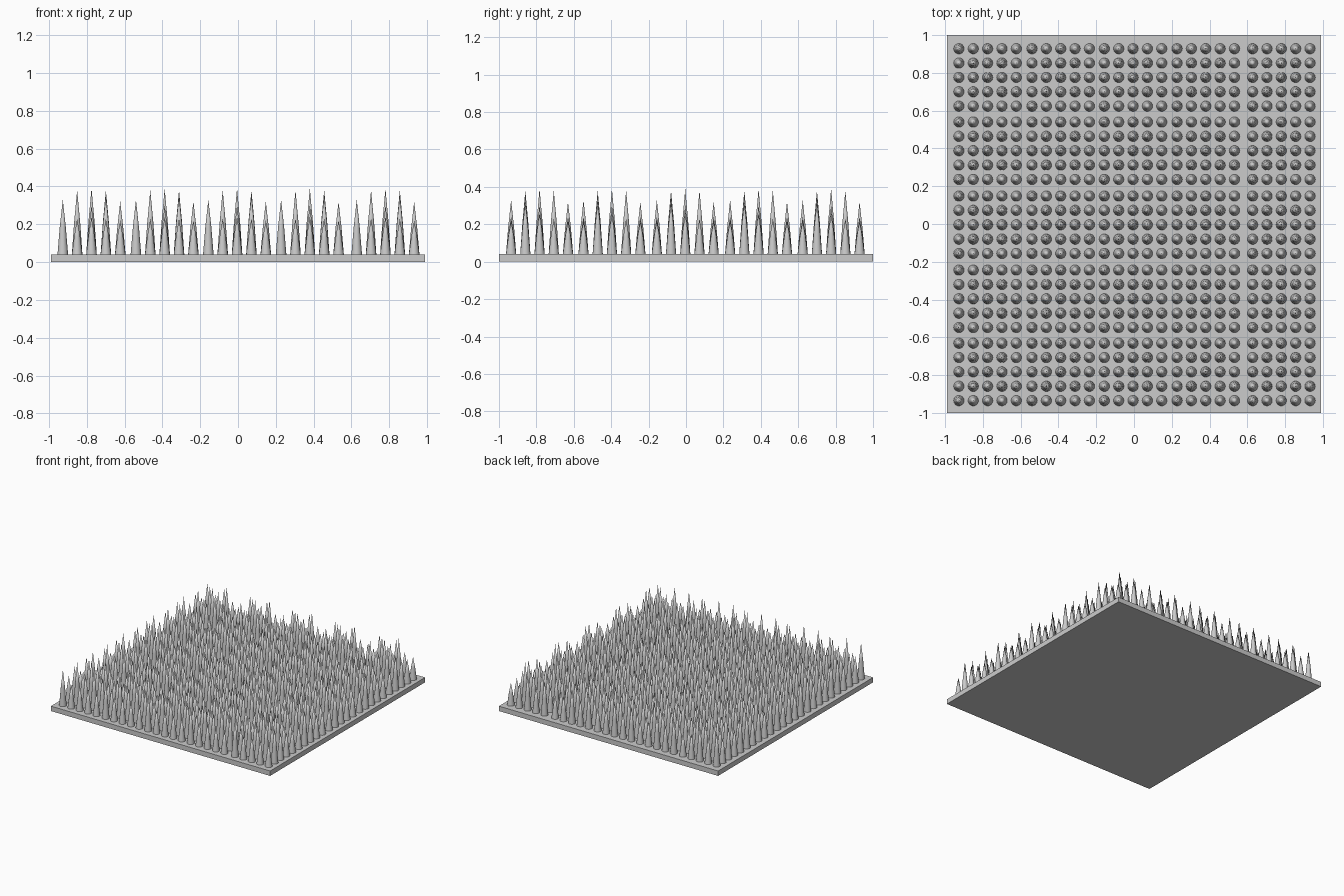
import bpy, bmesh, math

if "Cube" in bpy.data.objects:
    bpy.data.objects.remove(bpy.data.objects["Cube"])

PLATE_TOP = 0.04

# Base plate
bpy.ops.mesh.primitive_cube_add(size=1, location=(0, 0, PLATE_TOP / 2))
plate = bpy.context.object
plate.name = "base_plate"
plate.scale = (1.98, 2.0, PLATE_TOP)

# Tip heights within one 5 x 5 tile: rows front to back, columns left to right
TIPS = [
    (0.33, 0.23, 0.24, 0.23, 0.22),
    (0.25, 0.38, 0.30, 0.36, 0.32),
    (0.30, 0.28, 0.39, 0.30, 0.26),
    (0.24, 0.35, 0.32, 0.38, 0.23),
    (0.32, 0.25, 0.32, 0.24, 0.22),
]
TILE_X = (-0.775, -0.388, -0.005, 0.38, 0.78)
TILE_Y = (-0.783, -0.396, -0.004, 0.388, 0.776)
STEP = 0.076
SIDES = 14


def add_spike(bm, x, y, tip):
    """Slightly bulged cone standing on the plate."""
    h = tip - PLATE_TOP
    rings = []
    for r, t in ((0.028, 0), (0.016, 0.5)):
        rings.append([bm.verts.new((x + r * math.cos(a), y + r * math.sin(a),
                                    PLATE_TOP + h * t))
                      for a in (2 * math.pi * i / SIDES for i in range(SIDES))])
    apex = bm.verts.new((x, y, tip))
    low, mid = rings
    for i in range(SIDES):
        j = (i + 1) % SIDES
        bm.faces.new((low[i], low[j], mid[j], mid[i]))
        bm.faces.new((mid[i], mid[j], apex))


# One spike tile per grid position
for ty, cy in enumerate(TILE_Y):
    for tx, cx in enumerate(TILE_X):
        bm = bmesh.new()
        for r, row in enumerate(TIPS):
            for c, tip in enumerate(row):
                add_spike(bm, cx + (c - 2) * STEP, cy + (r - 2) * STEP, tip)
        for f in bm.faces:
            f.smooth = True
        name = f"spike_tile_{ty}_{tx}"
        mesh = bpy.data.meshes.new(name)
        bm.to_mesh(mesh)
        bm.free()
        bpy.context.collection.objects.link(bpy.data.objects.new(name, mesh))
